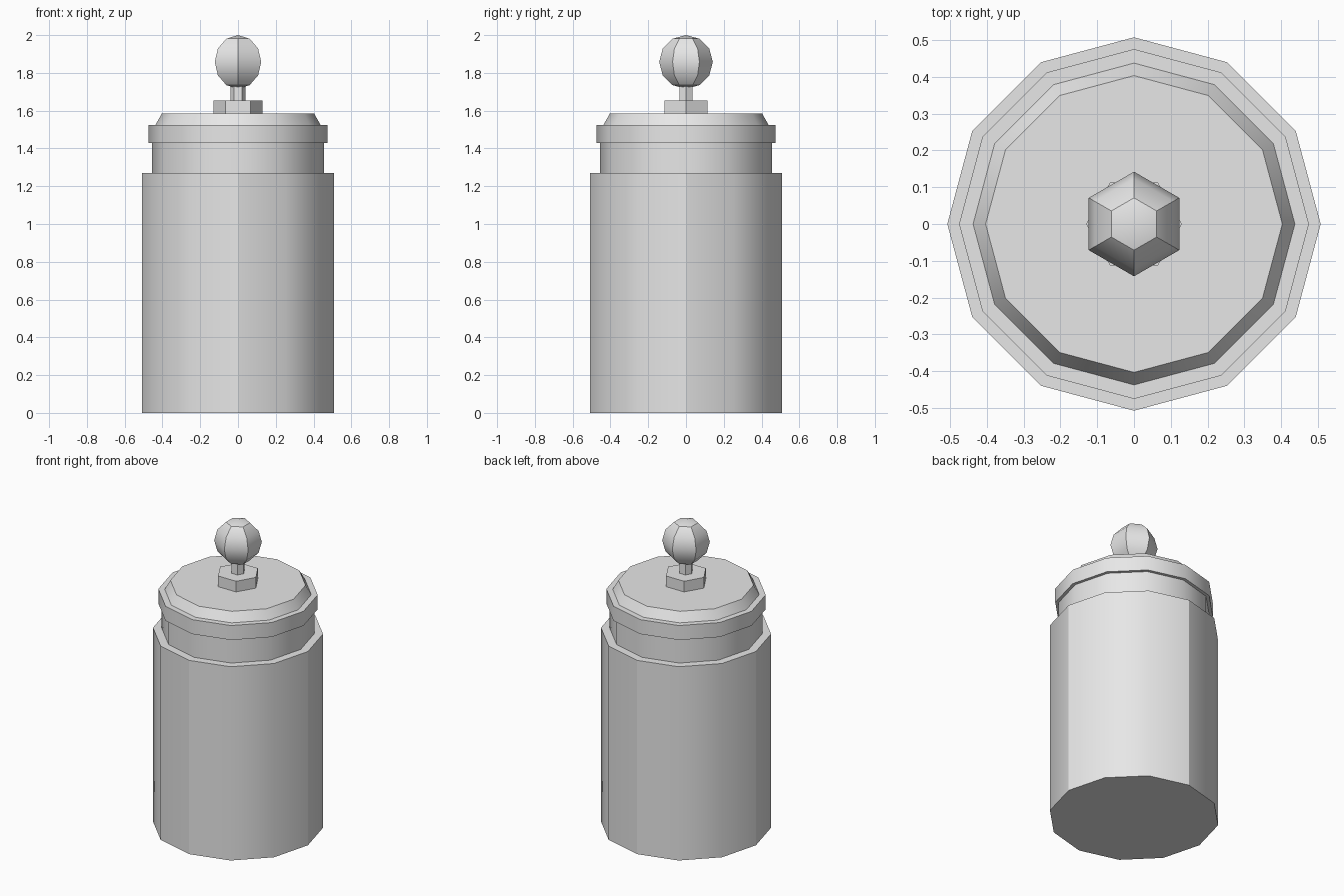
import bpy, bmesh, math

cube = bpy.data.objects.get("Cube")
if cube:
    bpy.data.objects.remove(cube, do_unlink=True)

metal = bpy.data.materials.new("plain_grey")
metal.use_nodes = True
GREY = (0.8, 0.8, 0.8, 1.0)
metal.diffuse_color = GREY
metal.node_tree.nodes["Principled BSDF"].inputs["Base Color"].default_value = GREY


def finish(name, bm, angle):
    """Turn a bmesh into a shaded object."""
    bmesh.ops.recalc_face_normals(bm, faces=bm.faces)
    mesh = bpy.data.meshes.new(name)
    bm.to_mesh(mesh)
    bm.free()
    mesh.materials.append(metal)
    obj = bpy.data.objects.new(name, mesh)
    bpy.context.collection.objects.link(obj)
    bpy.ops.object.select_all(action='DESELECT')
    obj.select_set(True)
    bpy.context.view_layer.objects.active = obj
    bpy.ops.object.shade_smooth_by_angle(angle=math.radians(angle))
    return obj


def lathe(name, profile, sides, angle):
    """Closed turned part from (radius, height) points, bottom to top."""
    bm = bmesh.new()
    rings = []
    for r, z in profile:
        rings.append([bm.verts.new((r * math.cos(2 * math.pi * i / sides),
                                    r * math.sin(2 * math.pi * i / sides), z))
                      for i in range(sides)])
    for a, b in zip(rings, rings[1:]):
        for i in range(sides):
            j = (i + 1) % sides
            bm.faces.new((a[i], a[j], b[j], b[i]))
    bm.faces.new(rings[0][::-1])
    bm.faces.new(rings[-1])
    return finish(name, bm, angle)


# Twelve-sided canister and lid
lathe("canister_body", [(0.507, 0), (0.507, 1.27)], 12, 30)
lathe("neck", [(0.455, 1.26), (0.455, 1.44)], 12, 31)
lathe("lid", [(0.475, 1.43), (0.475, 1.525), (0.437, 1.525), (0.403, 1.585)], 12, 31)

# Six-sided handle: base plate, stem and faceted ball
lathe("handle_base", [(0.13, 1.58), (0.13, 1.655)], 6, 30)
lathe("handle_stem", [(0.041, 1.65), (0.041, 1.745)], 6, 30)

ball = bmesh.new()
bmesh.ops.create_uvsphere(ball, u_segments=6, v_segments=6, radius=0.142)
bmesh.ops.translate(ball, verts=ball.verts, vec=(0, 0, 1.858))
finish("handle_ball", ball, 30)
